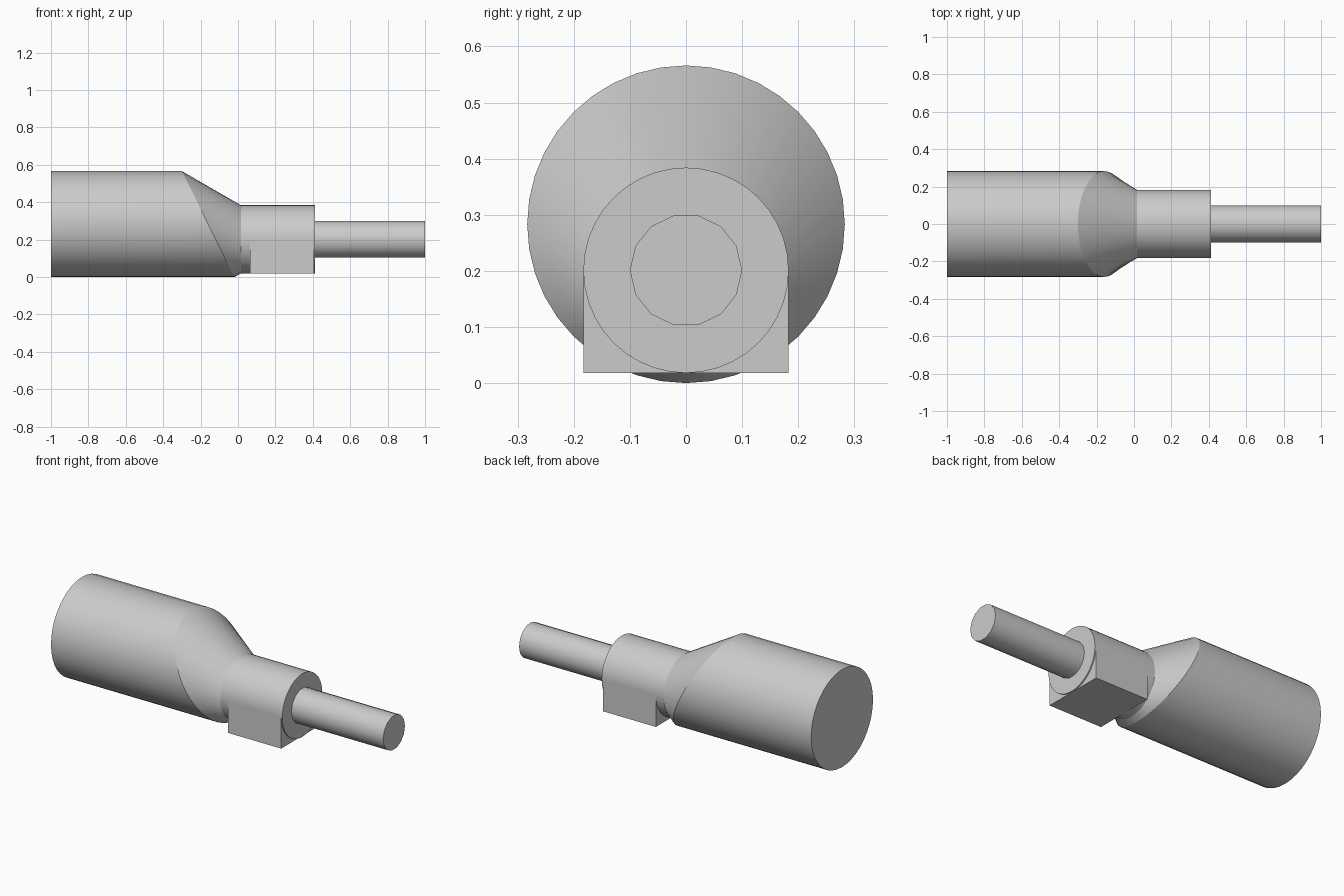
import bpy, bmesh
from math import sin, cos, pi, radians

cube = bpy.data.objects.get("Cube")
if cube:
    bpy.data.objects.remove(cube, do_unlink=True)

grey = bpy.data.materials.new("plain grey")
grey.use_nodes = True
colour = (0.6, 0.6, 0.6, 1)
grey.diffuse_color = colour
grey.node_tree.nodes["Principled BSDF"].inputs["Base Color"].default_value = colour


def finish(name, bm, angle=None):
    bmesh.ops.recalc_face_normals(bm, faces=bm.faces)
    mesh = bpy.data.meshes.new(name)
    bm.to_mesh(mesh)
    bm.free()
    mesh.materials.append(grey)
    obj = bpy.data.objects.new(name, mesh)
    bpy.context.collection.objects.link(obj)
    if angle:
        bpy.ops.object.select_all(action="DESELECT")
        obj.select_set(True)
        bpy.context.view_layer.objects.active = obj
        bpy.ops.object.shade_smooth_by_angle(angle=radians(angle))
    return obj


def tube(name, sections, sides, angle):
    """Capped loft along x; each section is (x, radius, centre z, lean of its plane)."""
    bm = bmesh.new()
    rings = []
    for x, r, cz, lean in sections:
        ring = []
        for i in range(sides):
            a = 2 * pi * i / sides
            ring.append(bm.verts.new((x - lean * r * sin(a), r * cos(a), cz + r * sin(a))))
        rings.append(ring)
    for a, b in zip(rings, rings[1:]):
        for i in range(sides):
            j = (i + 1) % sides
            bm.faces.new((a[i], a[j], b[j], b[i]))
    bm.faces.new(rings[0])
    bm.faces.new(rings[-1])
    return finish(name, bm, angle)


# Wide body with a slanted shoulder tapering into the lower neck
tube("body_and_neck", [
    (-1.0, 0.283, 0.283, 0),
    (-0.16, 0.283, 0.283, 0.495),
    (0.015, 0.183, 0.201, 0),
    (0.412, 0.183, 0.201, 0),
], 40, 20)

# Thin shaft
tube("shaft", [(0.40, 0.1, 0.201, 0), (1.0, 0.1, 0.201, 0)], 14, 30)

# Square foot under the neck
bm = bmesh.new()
bmesh.ops.create_cube(bm, size=1)
bmesh.ops.scale(bm, vec=(0.34, 0.366, 0.183), verts=bm.verts)
bmesh.ops.translate(bm, vec=(0.235, 0, 0.1095), verts=bm.verts)
finish("foot_block", bm)
